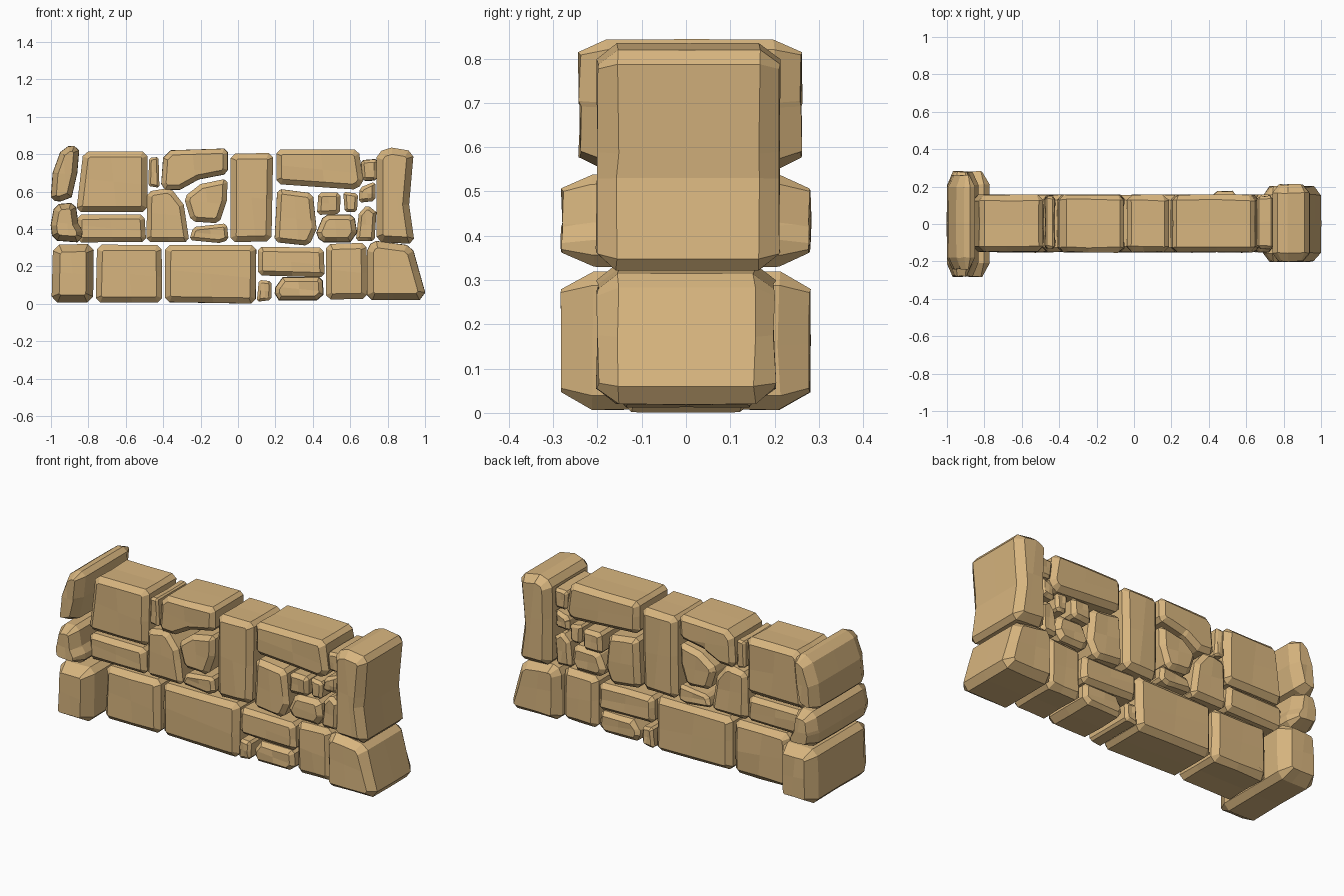
import bpy, bmesh, random
from mathutils import Vector

if "Cube" in bpy.data.objects:
    bpy.data.objects.remove(bpy.data.objects["Cube"])

random.seed(4)
mat = bpy.data.materials.new("sandstone tan")
mat.diffuse_color = (0.68, 0.46, 0.21, 1)
mat.use_nodes = True
mat.node_tree.nodes["Principled BSDF"].inputs["Base Color"].default_value = mat.diffuse_color


def ccw(pts):
    area = sum(a.x * b.y - b.x * a.y for a, b in zip(pts, pts[1:] + pts[:1]))
    return pts if area > 0 else pts[::-1]


def cut_corners(pts, c):
    """Chamfer only the sharp corners of a profile."""
    out, n = [], len(pts)
    for i, p in enumerate(pts):
        a, b = pts[i - 1] - p, pts[(i + 1) % n] - p
        if a.angle(b) < 2.1:
            out += [p + a.normalized() * min(c, a.length * 0.35),
                    p + b.normalized() * min(c, b.length * 0.35)]
        else:
            out.append(p)
    return out


def inset(pts, c):
    """Move every side of a profile inward by c."""
    out, n = [], len(pts)
    for i, p in enumerate(pts):
        u, v = (p - pts[i - 1]).normalized(), (pts[(i + 1) % n] - p).normalized()
        nu, nv = Vector((-u.y, u.x)), Vector((-v.y, v.x))
        out.append(p + (nu + nv) * (c / max(0.4, 1 + nu.dot(nv))))
    return out


def stone(name, pts, y0=-0.15, y1=0.155, c=0.025, taper=None):
    """Worn block: chamfered front profile (x, z) carried from y0 to y1."""
    taper = taper or c
    prof = cut_corners(ccw([Vector(p) for p in pts]), c * 0.8)
    small = inset(prof, c)
    bm = bmesh.new()
    rings = []
    mid = (y0 + y1) / 2
    for y, ring in ((y0, small), (y0 + taper, prof), (mid, inset(prof, random.uniform(-0.003, 0.004))),
                    (y1 - taper, prof), (y1, small)):
        rings.append([bm.verts.new((p.x, y, p.y)) for p in ring])
    n = len(prof)
    for r, s in zip(rings, rings[1:]):
        for i in range(n):
            bm.faces.new((r[i], r[(i + 1) % n], s[(i + 1) % n], s[i]))
    bm.faces.new(rings[0])
    bm.faces.new(rings[-1][::-1])
    # loose cuts through the middle, then slight wear on the faces
    cx = sum(p.x for p in prof) / n
    cz = sum(p.y for p in prof) / n
    for no, co in (((1, 0, 0.1), (cx, 0, cz)), ((0.1, 0, 1), (cx, 0, cz))):
        bmesh.ops.bisect_plane(bm, geom=bm.verts[:] + bm.edges[:] + bm.faces[:],
                               plane_co=co, plane_no=no, dist=0.001)
    for v in bm.verts:
        v.co.y += random.uniform(-0.004, 0.004)
    bmesh.ops.recalc_face_normals(bm, faces=bm.faces[:])
    me = bpy.data.meshes.new(name)
    bm.to_mesh(me)
    bm.free()
    me.materials.append(mat)
    ob = bpy.data.objects.new(name, me)
    bpy.context.collection.objects.link(ob)


def block(name, x0, x1, z0, z1, **kw):
    """Nearly rectangular stone with a slightly uneven outline."""
    j = lambda: random.uniform(0, 0.012)
    stone(name, [(x0 + j(), z0 + j()), (x1 - j(), z0 + j()),
                 (x1 - j(), z1 - j()), (x0 + j(), z1 - j())], **kw)


# bottom course
block("base_left_end", -1.0, -0.77, 0.005, 0.325, y0=-0.28, y1=0.28, c=0.04, taper=0.07)
block("base_block_a", -0.765, -0.40, 0.005, 0.325, c=0.03)
block("base_block_b", -0.40, 0.10, 0.0, 0.325, c=0.03)
block("base_flat", 0.10, 0.465, 0.14, 0.31)
block("base_pebble", 0.10, 0.19, 0.01, 0.13, c=0.015)
stone("base_wedge", [(0.19, 0.07), (0.24, 0.14), (0.45, 0.14), (0.455, 0.05), (0.42, 0.02), (0.22, 0.02)], c=0.022)
block("base_block_c", 0.46, 0.695, 0.015, 0.33, c=0.03)
stone("base_right_end", [(0.69, 0.02), (0.69, 0.31), (0.74, 0.335), (0.93, 0.31), (1.0, 0.06), (0.97, 0.02)],
      y0=-0.2, y1=0.2, c=0.035, taper=0.045)

# middle course
stone("middle_left_end", [(-0.99, 0.34), (-1.0, 0.42), (-0.98, 0.53), (-0.87, 0.54), (-0.855, 0.43),
                          (-0.82, 0.37), (-0.86, 0.33)], y0=-0.28, y1=0.28, c=0.03, taper=0.07)
block("middle_flat", -0.865, -0.49, 0.325, 0.48)
stone("middle_tall_left", [(-0.49, 0.33), (-0.485, 0.6), (-0.36, 0.62), (-0.29, 0.53), (-0.26, 0.33)])
stone("middle_sliver", [(-0.26, 0.34), (-0.24, 0.41), (-0.06, 0.43), (-0.05, 0.34), (-0.1, 0.325)], c=0.018)
stone("middle_round", [(-0.25, 0.44), (-0.29, 0.57), (-0.2, 0.64), (-0.055, 0.67), (-0.06, 0.55), (-0.1, 0.43)])
block("center_pillar", -0.05, 0.19, 0.325, 0.815, c=0.03)
stone("middle_tall_right", [(0.195, 0.33), (0.21, 0.615), (0.4, 0.59), (0.42, 0.4), (0.38, 0.31)])
block("small_block", 0.42, 0.555, 0.47, 0.605, y1=0.175, c=0.02)
block("small_pebble", 0.56, 0.645, 0.48, 0.6, c=0.015)
stone("small_round", [(0.42, 0.38), (0.46, 0.475), (0.62, 0.475), (0.635, 0.38), (0.6, 0.33), (0.44, 0.33)])
stone("small_pointed", [(0.63, 0.335), (0.645, 0.48), (0.69, 0.53), (0.74, 0.49), (0.73, 0.335)], c=0.018)
stone("small_upper", [(0.645, 0.54), (0.65, 0.62), (0.735, 0.655), (0.735, 0.55)], c=0.018)

# top course
stone("top_left_slab", [(-1.0, 0.57), (-0.99, 0.70), (-0.95, 0.81), (-0.89, 0.855), (-0.85, 0.82),
                        (-0.86, 0.70), (-0.89, 0.57), (-0.97, 0.54)], y0=-0.24, y1=0.26, c=0.028, taper=0.06)
stone("top_square", [(-0.865, 0.49), (-0.83, 0.79), (-0.8, 0.815), (-0.485, 0.815), (-0.485, 0.49)], c=0.03)
stone("top_sliver", [(-0.48, 0.63), (-0.475, 0.78), (-0.425, 0.785), (-0.42, 0.62)], c=0.012, y0=-0.13, y1=0.145)
stone("top_arched", [(-0.41, 0.64), (-0.40, 0.78), (-0.36, 0.82), (-0.055, 0.83), (-0.055, 0.695),
                     (-0.21, 0.665), (-0.31, 0.61), (-0.39, 0.61)])
stone("top_long", [(0.205, 0.64), (0.205, 0.825), (0.645, 0.825), (0.67, 0.66), (0.64, 0.61)], c=0.028)
block("top_pebble", 0.655, 0.745, 0.655, 0.775, c=0.015, y0=-0.13, y1=0.15)
stone("top_right_pillar", [(0.74, 0.33), (0.74, 0.81), (0.82, 0.835), (0.94, 0.815), (0.915, 0.53), (0.945, 0.32)],
      y0=-0.2, y1=0.21, c=0.035, taper=0.045)
